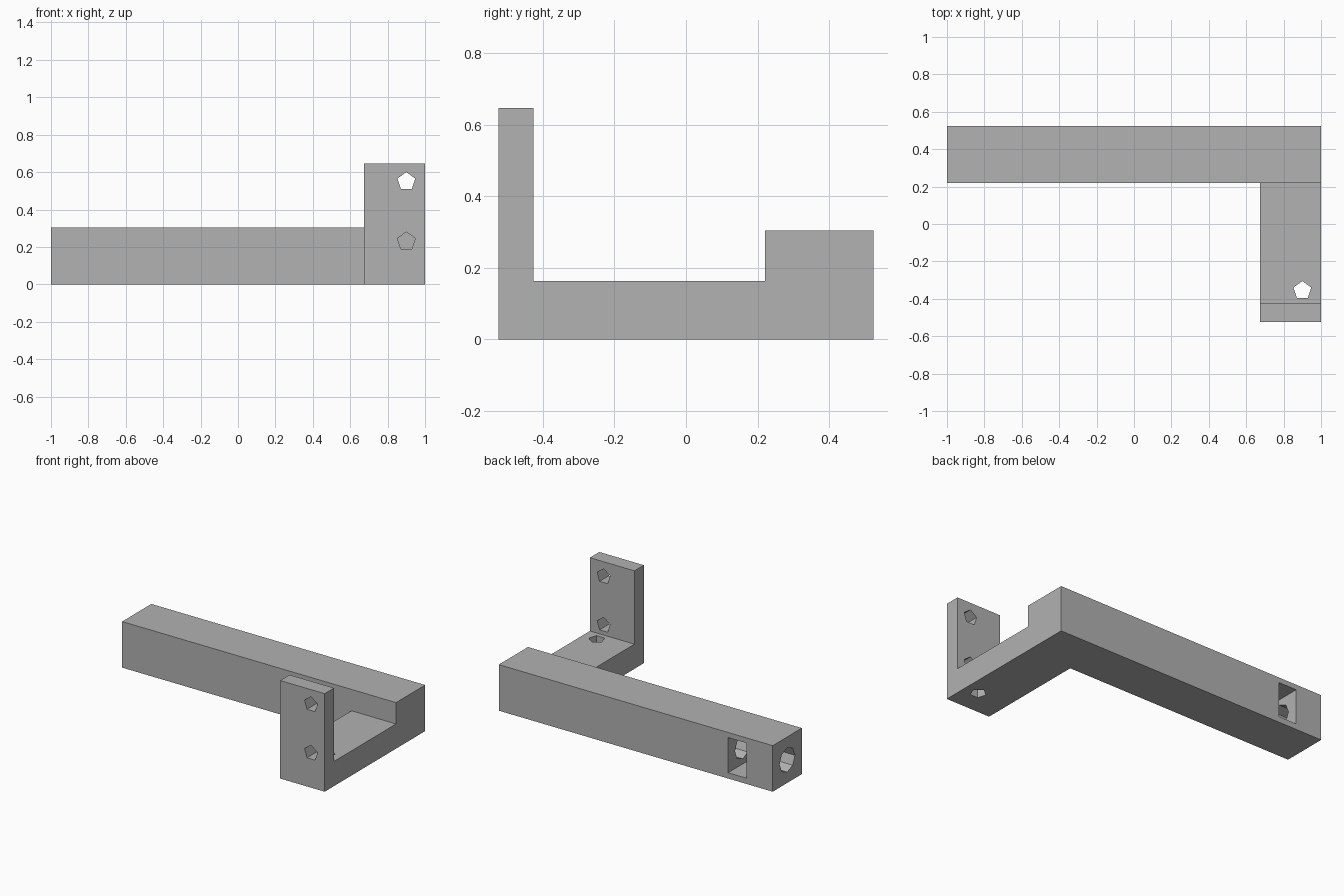
import bpy, bmesh
from math import pi
from mathutils import Matrix

cube = bpy.data.objects.get("Cube")
if cube:
    bpy.data.objects.remove(cube, do_unlink=True)

GREY = (0.445, 0.445, 0.445, 1)
grey = bpy.data.materials.new("plain grey")
grey.use_nodes = True
grey.diffuse_color = GREY
grey.node_tree.nodes["Principled BSDF"].inputs["Base Color"].default_value = GREY


def finish(name, bm):
    bmesh.ops.recalc_face_normals(bm, faces=bm.faces)
    mesh = bpy.data.meshes.new(name)
    bm.to_mesh(mesh)
    bm.free()
    mesh.materials.append(grey)
    obj = bpy.data.objects.new(name, mesh)
    bpy.context.collection.objects.link(obj)
    return obj


def prism(name, outline, x0, x1):
    """Extrude a (y, z) outline along x."""
    bm = bmesh.new()
    face = bm.faces.new([bm.verts.new((x0, y, z)) for y, z in outline])
    side = bmesh.ops.extrude_face_region(bm, geom=[face])
    verts = [v for v in side["geom"] if isinstance(v, bmesh.types.BMVert)]
    bmesh.ops.translate(bm, verts=verts, vec=(x1 - x0, 0, 0))
    return finish(name, bm)


def block(name, x0, x1, y0, y1, z0, z1):
    return prism(name, [(y0, z0), (y1, z0), (y1, z1), (y0, z1)], x0, x1)


def drill(name, centre, radius, length, sides, turn):
    """Low-sided cylinder; its first corner lies on local +y before turning."""
    bm = bmesh.new()
    bmesh.ops.create_cone(bm, cap_ends=True, segments=sides, radius1=radius,
                          radius2=radius, depth=length)
    top = max(bm.verts, key=lambda v: v.co.y)
    spin = Matrix.Rotation(pi / 2, 4, 'Z') if abs(top.co.x) > 0.001 else Matrix()
    bmesh.ops.transform(bm, matrix=Matrix.Translation(centre) @ turn @ spin,
                        verts=bm.verts)
    return finish(name, bm)


def cut(target, cutters):
    for c in cutters:
        c.hide_render = True
        mod = target.modifiers.new(c.name, 'BOOLEAN')
        mod.operation = 'DIFFERENCE'
        mod.solver = 'EXACT'
        mod.object = c
    bpy.context.view_layer.update()
    graph = bpy.context.evaluated_depsgraph_get()
    result = bpy.data.meshes.new_from_object(target.evaluated_get(graph))
    target.modifiers.clear()
    target.data = result
    for c in cutters:
        bpy.data.objects.remove(c, do_unlink=True)


BACK, BAR_FRONT, BAR_TOP = 0.524, 0.22, 0.304
IN_X, OUT_X = 0.675, 1.0
PLATE_BACK, FOOT_TOP, PLATE_TOP = -0.426, 0.163, 0.647

# Long arm with a bolt bore in its end and a nut slot in its back
arm = block("long_arm", -1, OUT_X, BAR_FRONT, BACK, 0, BAR_TOP)
bar_y, bar_z = (BACK + BAR_FRONT) / 2, BAR_TOP / 2
to_x = Matrix.Rotation(pi / 2, 4, 'Z') @ Matrix.Rotation(pi / 2, 4, 'X')
cut(arm, [
    drill("bolt_bore", (-0.75, bar_y, bar_z), 0.08, 0.7, 8, to_x),
    block("nut_slot", -0.808, -0.674, 0.26, BACK + 0.1, 0.038, 0.27),
])

# Angle bracket: foot and upright plate, with screw holes
bracket = prism("angle_bracket", [
    (-BACK, 0), (BAR_FRONT, 0), (BAR_FRONT, FOOT_TOP), (PLATE_BACK, FOOT_TOP),
    (PLATE_BACK, PLATE_TOP), (-BACK, PLATE_TOP)], IN_X, OUT_X)
to_y = Matrix.Rotation(pi / 2, 4, 'X')
holes = [drill("plate_hole", (0.9, -0.475, z), 0.05, 0.15, 5, to_y)
         for z in (0.55, 0.23)]
holes.append(drill("foot_hole", (0.9, -0.355, 0.08), 0.05, 0.3, 5, Matrix()))
cut(bracket, holes)
